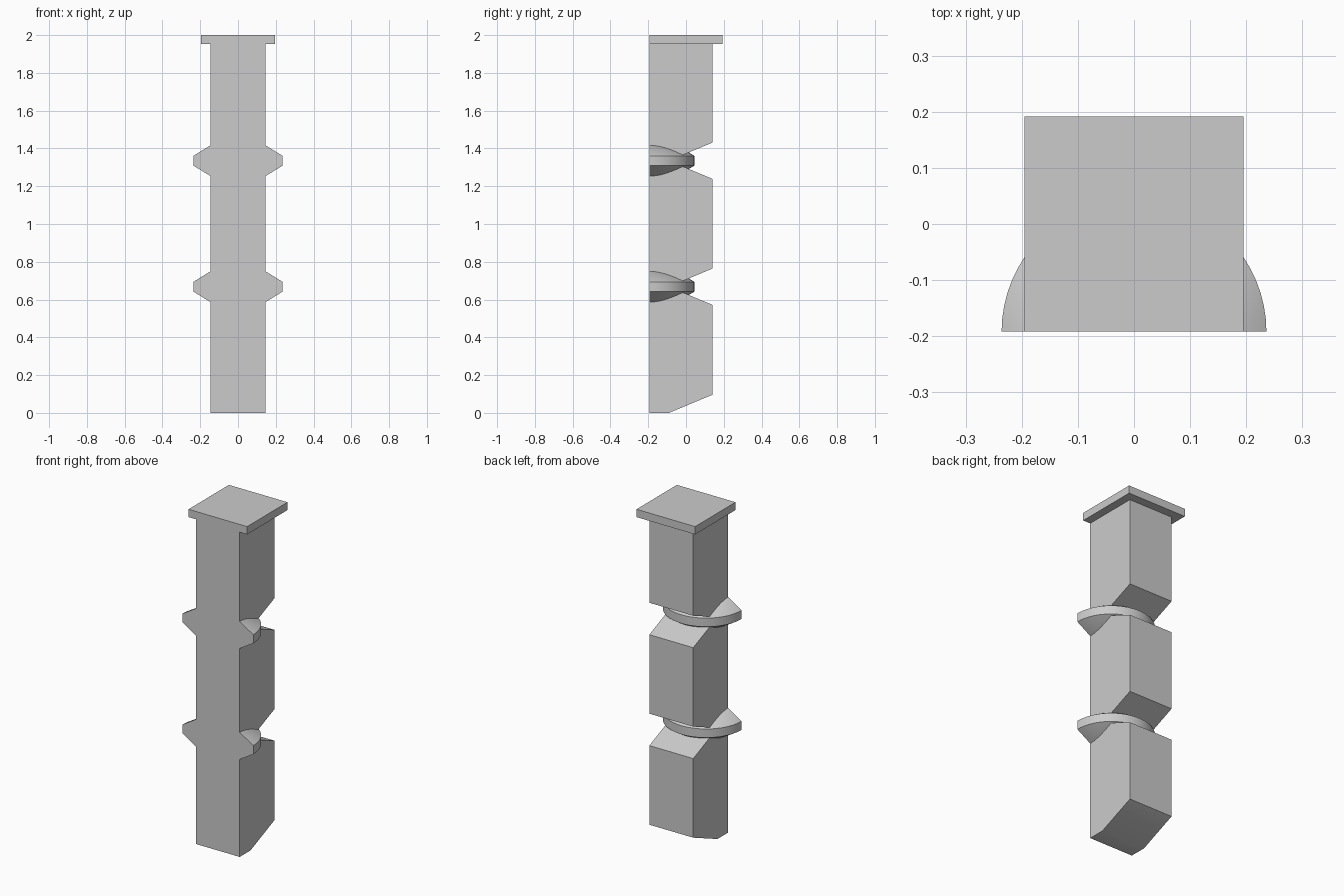
import bpy, bmesh, math

cube = bpy.data.objects.get("Cube")
if cube:
    bpy.data.objects.remove(cube, do_unlink=True)

FRONT = -0.192        # flat front plane shared by all parts
BODY_BACK = 0.14
HALF_WIDTH = 0.146
NOTCH_Y = -0.09       # depth reached by the chamfers
CHAMFER = 0.096       # height of each chamfer
RING_HEIGHTS = (0.668, 1.335)
CAP_BOTTOM, TOP = 1.953, 2.0

grey = bpy.data.materials.new("light grey")
grey.use_nodes = True
colour = (0.6, 0.6, 0.6, 1)
grey.diffuse_color = colour
grey.node_tree.nodes["Principled BSDF"].inputs["Base Color"].default_value = colour


def finish(name, bm):
    """Turn a bmesh into a shaded object with the grey material."""
    bmesh.ops.recalc_face_normals(bm, faces=bm.faces[:])
    mesh = bpy.data.meshes.new(name)
    bm.to_mesh(mesh)
    bm.free()
    mesh.materials.append(grey)
    obj = bpy.data.objects.new(name, mesh)
    bpy.context.collection.objects.link(obj)
    bpy.ops.object.select_all(action='DESELECT')
    obj.select_set(True)
    bpy.context.view_layer.objects.active = obj
    bpy.ops.object.shade_smooth_by_angle(angle=math.radians(30))
    return obj


def extrude_side_profile(name, profile, half_width):
    """Extrude a (y, z) outline across x."""
    bm = bmesh.new()
    face = bm.faces.new([bm.verts.new((-half_width, y, z)) for y, z in profile])
    result = bmesh.ops.extrude_face_region(bm, geom=[face])
    moved = [v for v in result["geom"] if isinstance(v, bmesh.types.BMVert)]
    bmesh.ops.translate(bm, verts=moved, vec=(2 * half_width, 0, 0))
    return finish(name, bm)


def half_ring(name, z):
    """Half of a double-coned disc, flat at the front."""
    radius, rim, peak, steps = 0.236, 0.026, 0.171, 32
    bm = bmesh.new()
    heights = (z - rim, z + rim)
    rows = []
    for h in heights:
        rows.append([bm.verts.new((radius * math.cos(math.pi * i / steps),
                                   FRONT + radius * math.sin(math.pi * i / steps), h))
                     for i in range(steps + 1)])
    low_tip = bm.verts.new((0, FRONT, z - peak))
    high_tip = bm.verts.new((0, FRONT, z + peak))
    low, high = rows
    for i in range(steps):
        bm.faces.new((low[i], low[i + 1], high[i + 1], high[i]))
        bm.faces.new((high[i], high[i + 1], high_tip))
        bm.faces.new((low[i + 1], low[i], low_tip))
    bm.faces.new((low[0], high[0], high_tip, high[-1], low[-1], low_tip))
    return finish(name, bm)


# Square shaft: chamfered foot and a V notch behind each ring
outline = [(FRONT, 0), (NOTCH_Y, 0), (BODY_BACK, CHAMFER)]
for z in RING_HEIGHTS:
    outline += [(BODY_BACK, z - CHAMFER), (NOTCH_Y, z), (BODY_BACK, z + CHAMFER)]
outline += [(BODY_BACK, CAP_BOTTOM), (FRONT, CAP_BOTTOM)]
extrude_side_profile("shaft", outline, HALF_WIDTH)

# Overhanging top plate
extrude_side_profile("cap", [(FRONT, CAP_BOTTOM), (-FRONT, CAP_BOTTOM),
                             (-FRONT, TOP), (FRONT, TOP)], 0.195)

# Half rings wrapped around the notches
for label, z in zip(("lower_ring", "upper_ring"), RING_HEIGHTS):
    half_ring(label, z)
